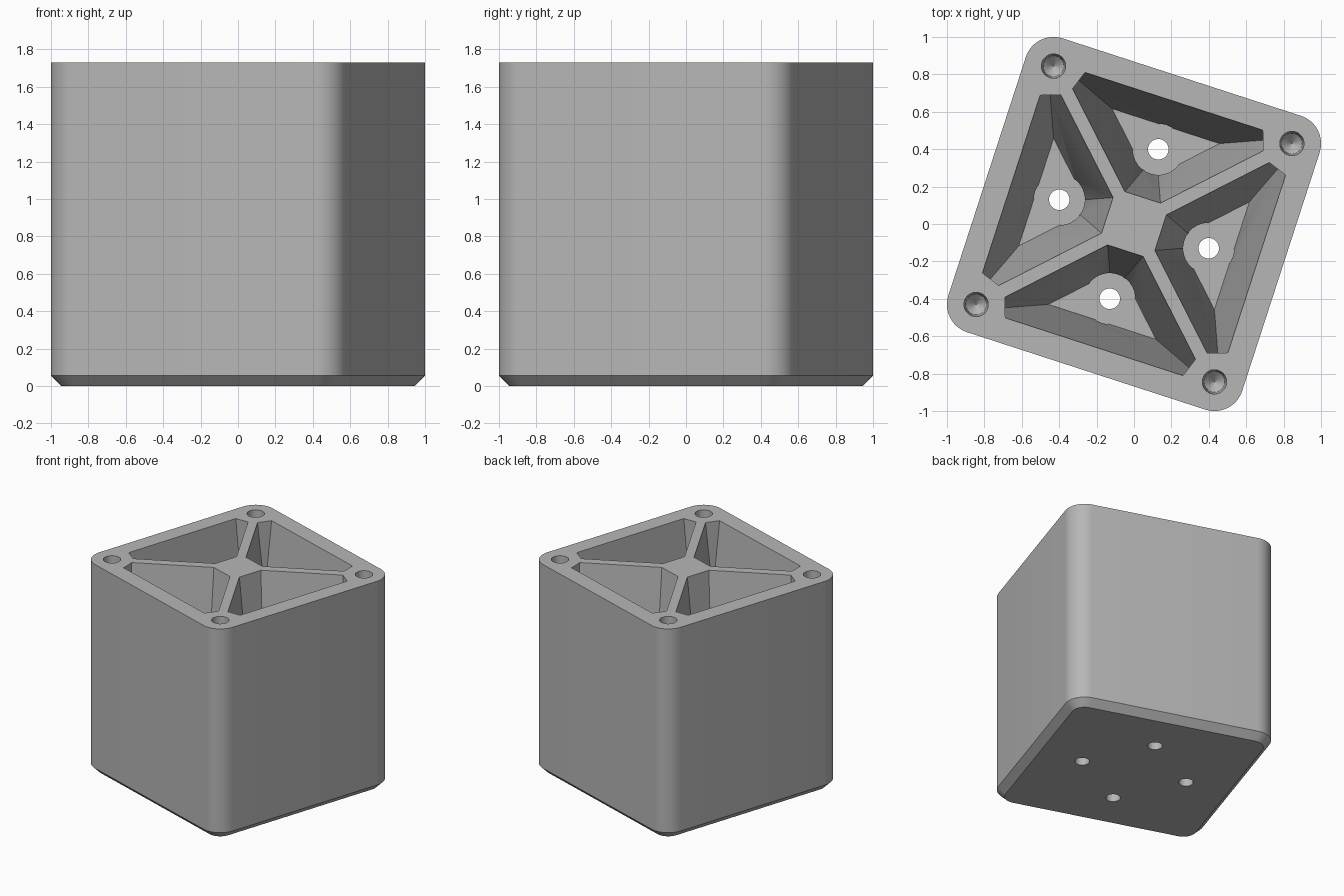
import bpy
import bmesh
import math
from mathutils import Matrix, Vector

if "Cube" in bpy.data.objects:
    bpy.data.objects.remove(bpy.data.objects["Cube"])

HEIGHT = 1.73
FLOOR = 0.13                      # thickness of the bottom plate
DRAFT = math.tan(math.radians(5)) # slope of the pocket walls
CORNER = 0.67                     # corner centre, also screw hole centre
TURN = math.radians(-18)          # whole block is turned about z

grey = bpy.data.materials.new("grey")
grey.diffuse_color = (0.47, 0.47, 0.47, 1)
grey.use_nodes = True
grey.node_tree.nodes["Principled BSDF"].inputs["Base Color"].default_value = grey.diffuse_color


def finish(name, bm, turn):
    bmesh.ops.recalc_face_normals(bm, faces=bm.faces[:])
    bm.transform(Matrix.Rotation(turn, 4, 'Z'))
    mesh = bpy.data.meshes.new(name)
    bm.to_mesh(mesh)
    bm.free()
    mesh.materials.append(grey)
    obj = bpy.data.objects.new(name, mesh)
    bpy.context.collection.objects.link(obj)
    return obj


def loft(rings):
    """Closed solid through rings of equal point count."""
    bm = bmesh.new()
    loops = [[bm.verts.new(p) for p in ring] for ring in rings]
    n = len(loops[0])
    for a, b in zip(loops, loops[1:]):
        for i in range(n):
            j = (i + 1) % n
            bm.faces.new((a[i], a[j], b[j], b[i]))
    bm.faces.new(loops[0][::-1])
    bm.faces.new(loops[-1])
    return bm


def circle(r, x, y, z, n=32):
    return [(x + r * math.cos(2 * math.pi * i / n),
             y + r * math.sin(2 * math.pi * i / n), z) for i in range(n)]


def rounded_square(r, z, steps=12):
    pts = []
    for q in range(4):
        mid = math.radians(45 + 90 * q)
        cx = CORNER * math.sqrt(2) * math.cos(mid)
        cy = CORNER * math.sqrt(2) * math.sin(mid)
        for i in range(steps + 1):
            a = math.radians(90 * q + 90 * i / steps)
            pts.append((cx + r * math.cos(a), cy + r * math.sin(a), z))
    return pts


def pocket_ring(z):
    d = DRAFT * (HEIGHT - z)
    outer, inner = 0.69 - d, 0.15 + d
    side = 0.05 + d * math.sqrt(2)
    return [(inner - side, inner, z), (outer - side, outer, z),
            (side - outer, outer, z), (side - inner, inner, z)]


# block with chamfered bottom edge
block = finish("block", loft([rounded_square(0.10, 0),
                              rounded_square(0.156, 0.056),
                              rounded_square(0.156, HEIGHT)]), TURN)

cutters = []
for k in range(4):
    turn = TURN + k * math.pi / 2

    # drafted pocket, its tips cut off upright beside the screw holes
    bm = loft([pocket_ring(FLOOR), pocket_ring(HEIGHT + 0.05)])
    for s in (1, -1):
        cut = bmesh.ops.bisect_plane(
            bm, geom=bm.verts[:] + bm.edges[:] + bm.faces[:],
            plane_co=Vector((s * 0.517, 0.64, 0)),
            plane_no=Vector((s * 0.94, 0.33, 0)), clear_outer=True)
        edges = [e for e in cut["geom_cut"] if isinstance(e, bmesh.types.BMEdge)]
        bmesh.ops.holes_fill(bm, edges=edges, sides=0)
    cutters.append(finish("pocket_cutter", bm, turn))

    # round seat at the pocket floor
    cutters.append(finish("seat_cutter", loft(
        [circle(0.137, 0, 0.42, FLOOR), circle(0.137, 0, 0.42, 0.6)]), turn))

    # through hole in the bottom plate
    cutters.append(finish("bolt_hole_cutter", loft(
        [circle(0.055, 0, 0.42, -0.1), circle(0.055, 0, 0.42, 0.4)]), turn))

    # blind screw hole with conical tip
    cutters.append(finish("screw_hole_cutter", loft(
        [circle(0.002, CORNER, CORNER, HEIGHT - 0.45),
         circle(0.055, CORNER, CORNER, HEIGHT - 0.40),
         circle(0.065, CORNER, CORNER, HEIGHT),
         circle(0.065, CORNER, CORNER, HEIGHT + 0.1)]), turn))

bpy.context.view_layer.objects.active = block
for cutter in cutters:
    cutter.hide_render = True
    mod = block.modifiers.new("cut", 'BOOLEAN')
    mod.operation = 'DIFFERENCE'
    mod.solver = 'EXACT'
    mod.object = cutter
    bpy.ops.object.modifier_apply(modifier=mod.name)
for cutter in cutters:
    bpy.data.objects.remove(cutter)

# soft rounded corners, crisp edges
bpy.ops.object.select_all(action='DESELECT')
block.select_set(True)
bpy.ops.object.shade_smooth_by_angle(angle=math.radians(25))
